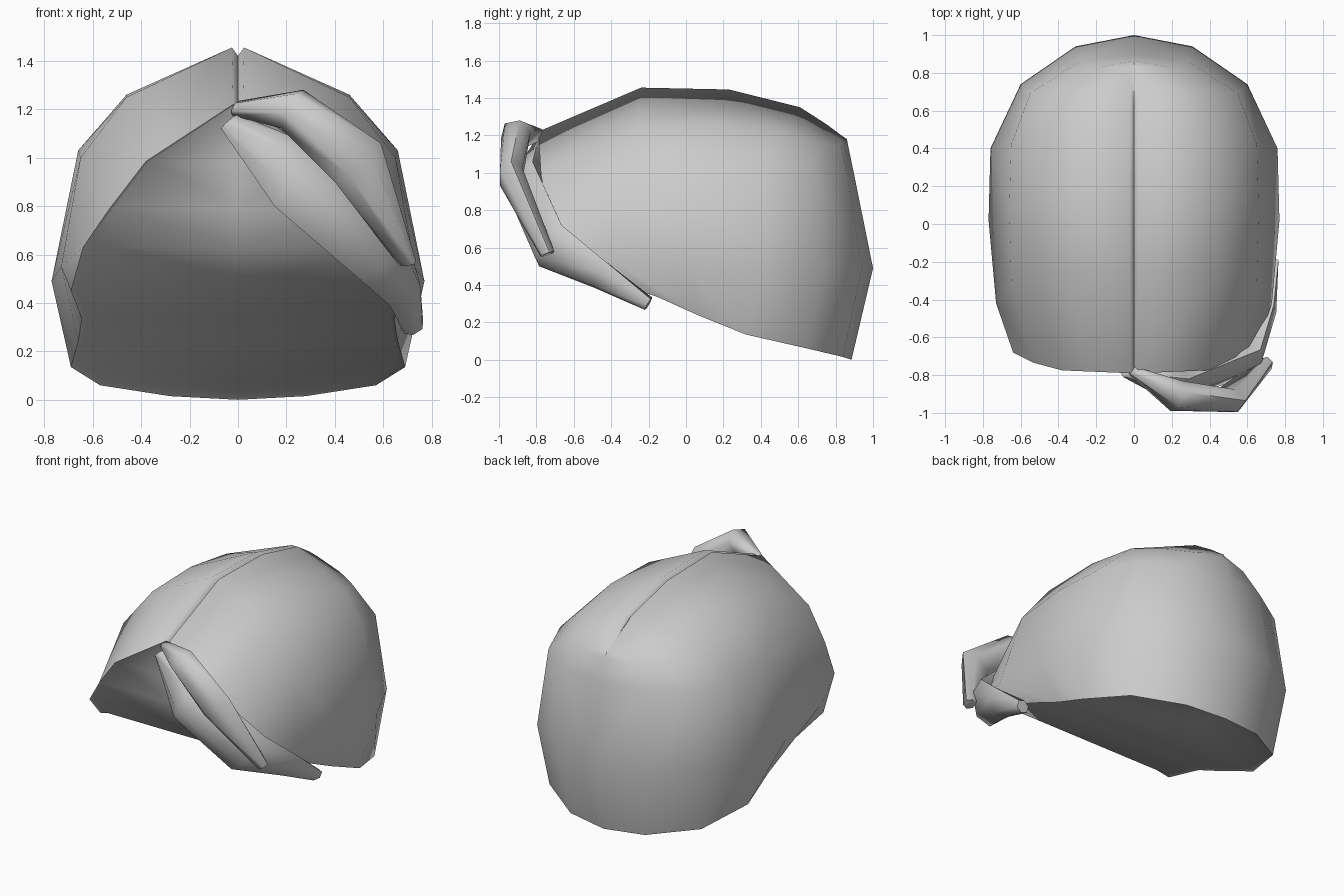
import bpy, bmesh, math
from mathutils import Vector

if "Cube" in bpy.data.objects:
    bpy.data.objects.remove(bpy.data.objects["Cube"])


def finish(bm, name, angle, mirror=False):
    bmesh.ops.remove_doubles(bm, verts=bm.verts, dist=0.0005)
    if mirror:
        geo = bm.verts[:] + bm.edges[:] + bm.faces[:]
        bmesh.ops.mirror(bm, geom=geo, axis='X', merge_dist=0.001)
        bmesh.ops.remove_doubles(bm, verts=bm.verts, dist=0.0005)
    bmesh.ops.recalc_face_normals(bm, faces=bm.faces)
    me = bpy.data.meshes.new(name)
    bm.to_mesh(me)
    bm.free()
    ob = bpy.data.objects.new(name, me)
    bpy.context.collection.objects.link(ob)
    bpy.ops.object.select_all(action='DESELECT')
    ob.select_set(True)
    bpy.context.view_layer.objects.active = ob
    bpy.ops.object.shade_smooth_by_angle(angle=math.radians(angle))
    return ob


def strip(bm, a, b):
    # quads (or triangles at shared ends) between two point chains
    for i in range(len(a) - 1):
        pts = []
        for p in (a[i], a[i + 1], b[i + 1], b[i]):
            if all((Vector(p) - Vector(q)).length > 0.001 for q in pts):
                pts.append(p)
        if len(pts) > 2:
            bm.faces.new([bm.verts.new(p) for p in pts])


# Hair shell: half sections fanned from the face opening to the back,
# each running from the parting down to the lower rim
sections = [
    [(.02, -.79, 1.22), (.38, -.775, .985), (.53, -.735, .79), (.64, -.68, .63), (.69, -.49, .45)],
    [(.025, -.24, 1.455), (.46, -.26, 1.25), (.65, -.30, 1.0), (.73, -.42, .55), (.645, -.15, .335)],
    [(.025, .23, 1.445), (.46, .15, 1.26), (.66, .08, 1.03), (.77, .02, .49), (.66, .06, .24)],
    [(.02, .61, 1.35), (.44, .50, 1.22), (.65, .42, 1.02), (.76, .40, .49), (.69, .32, .135)],
    [(.015, .75, 1.26), (.36, .70, 1.16), (.55, .69, 1.0), (.60, .74, .49), (.57, .65, .06)],
    [(.01, .83, 1.20), (.18, .83, 1.14), (.29, .86, 1.0), (.31, .94, .49), (.28, .84, .015)],
    [(0, .86, 1.18), (0, .865, 1.155), (0, .897, 1.0), (0, 1, .49), (0, .885, 0)],
]
# parting groove along the centre line
grooves = [.03, .035, .035, .03, .015, .005, 0]
cols = [[(0, s[0][1], s[0][2] - g)] + s for s, g in zip(sections, grooves)]
bm = bmesh.new()
for a, b in zip(cols, cols[1:]):
    strip(bm, a, b)
# slightly recessed surface closing the face and neck opening
rim = cols[0] + [c[-1] for c in cols[1:]]
inner = [(x * .97, y * .98, z * .98 + .018) for x, y, z in rim]
middle = [(0, y, z) for x, y, z in inner]
strip(bm, rim, inner)
strip(bm, inner, middle)
finish(bm, "hair_shell", 80, mirror=True)


def lock(name, stations, sides=6):
    # closed tapered strand; station = centre, half-width vector, half-depth
    bm = bmesh.new()
    rings = []
    for i, (c, w, depth) in enumerate(stations):
        c, w = Vector(c), Vector(w)
        t = Vector(stations[min(i + 1, len(stations) - 1)][0]) - Vector(stations[max(i - 1, 0)][0])
        d = w.cross(t).normalized() * depth
        rings.append([bm.verts.new(c + w * math.cos(k * math.tau / sides) + d * math.sin(k * math.tau / sides))
                      for k in range(sides)])
    for a, b in zip(rings, rings[1:]):
        for k in range(sides):
            n = (k + 1) % sides
            bm.faces.new((a[k], a[n], b[n], b[k]))
    bm.faces.new(rings[0])
    bm.faces.new(rings[-1])
    return finish(bm, name, 75)


# Fringe strands sweeping to one side
lock("upper_fringe_lock", [
    ((-.01, -.775, 1.205), (.015, 0, .03), .025),
    ((.225, -.91, 1.20), (.045, .02, .08), .085),
    ((.495, -.935, .98), (.095, 0, .08), .07),
    ((.70, -.74, .565), (.035, .01, .01), .04)])
lock("lower_fringe_lock", [
    ((-.035, -.79, 1.15), (.035, 0, .03), .025),
    ((.22, -.86, .93), (.07, .04, .13), .085),
    ((.585, -.725, .61), (.085, .06, .11), .08),
    ((.685, -.46, .455), (.055, .03, .07), .06),
    ((.725, -.20, .30), (.04, .01, .025), .035)])
